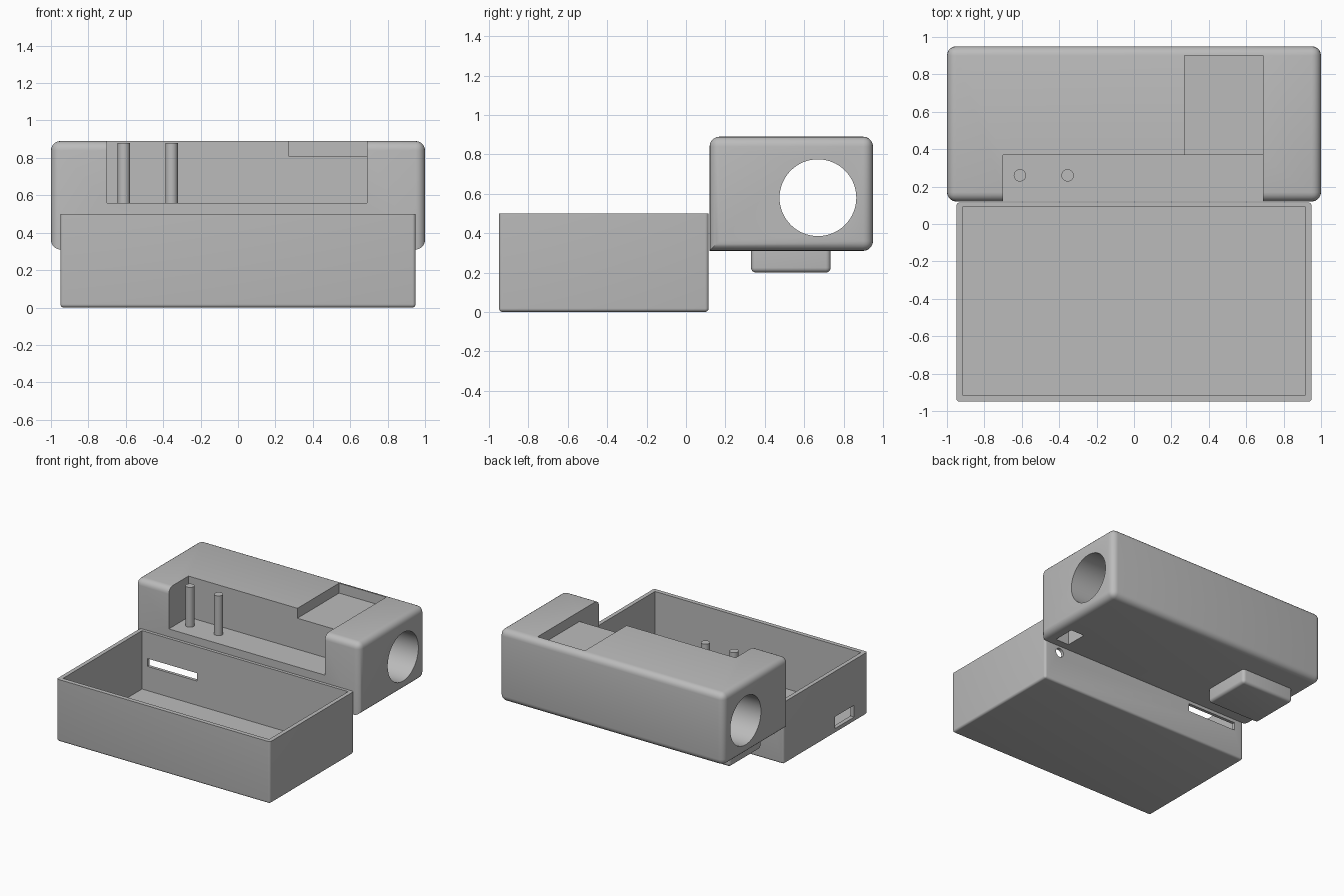
import bpy, bmesh, math
from mathutils import Matrix, Vector

old = bpy.data.objects.get("Cube")
if old:
    bpy.data.objects.remove(old)

grey = bpy.data.materials.new("plain grey")
grey.use_nodes = True
grey.diffuse_color = (0.5, 0.5, 0.5, 1)
grey.node_tree.nodes["Principled BSDF"].inputs["Base Color"].default_value = (0.5, 0.5, 0.5, 1)


def finish(name, bm):
    mesh = bpy.data.meshes.new(name)
    bm.to_mesh(mesh)
    bm.free()
    obj = bpy.data.objects.new(name, mesh)
    bpy.context.collection.objects.link(obj)
    mesh.materials.append(grey)
    return obj


def box(name, x, y, z, radius=0, keep=None):
    """Box from three ranges; edges where keep(direction, midpoint) is true are rounded."""
    bm = bmesh.new()
    bmesh.ops.create_cube(bm, size=1)
    for v in bm.verts:
        v.co = Vector(r[0] if c < 0 else r[1] for c, r in zip(v.co, (x, y, z)))
    if radius:
        edges = [e for e in bm.edges
                 if keep((e.verts[0].co + e.verts[1].co) / 2)]
        bmesh.ops.bevel(bm, geom=edges, offset=radius, segments=5,
                        profile=0.5, affect='EDGES')
    return finish(name, bm)


def cylinder(name, centre, radius, length, axis='Z', sides=48):
    bm = bmesh.new()
    turn = {'X': Matrix.Rotation(math.pi / 2, 4, 'Y'),
            'Y': Matrix.Rotation(math.pi / 2, 4, 'X'),
            'Z': Matrix.Identity(4)}[axis]
    bmesh.ops.create_cone(bm, cap_ends=True, segments=sides, radius1=radius,
                          radius2=radius, depth=length,
                          matrix=Matrix.Translation(centre) @ turn)
    return finish(name, bm)


def cut(obj, *cutters):
    for c in cutters:
        c.hide_render = True
        c.hide_viewport = True
        c.display_type = 'WIRE'
        mod = obj.modifiers.new(c.name, 'BOOLEAN')
        mod.operation = 'DIFFERENCE'
        mod.solver = 'EXACT'
        mod.object = c
    # bake the cuts, then drop the cutters
    deps = bpy.context.evaluated_depsgraph_get()
    baked = bpy.data.meshes.new_from_object(obj.evaluated_get(deps))
    obj.modifiers.clear()
    obj.data = baked
    for c in cutters:
        bpy.data.objects.remove(c)


def smooth(obj):
    bpy.ops.object.select_all(action='DESELECT')
    obj.select_set(True)
    bpy.context.view_layer.objects.active = obj
    bpy.ops.object.shade_smooth_by_angle(angle=math.radians(35))


# Rear housing, rounded everywhere but the lower front edge
housing = box("housing", (-1, 1), (0.12, 0.95), (0.31, 0.89), 0.05,
              lambda m: not (m.y < 0.2 and m.z < 0.32))
cut(housing,
    box("front_recess", (-0.7, 0.69), (0, 0.37), (0.56, 1)),
    box("top_recess", (0.27, 0.69), (0.36, 0.9), (0.81, 1)),
    cylinder("side_bore", (0, 0.67, 0.58), 0.195, 3, 'X', 64),
    box("cable_hole", (0.78, 0.9), (0.18, 0.355), (0.2, 0.5)))

# Foot block under the housing
foot = box("foot_block", (-0.905, -0.435), (0.33, 0.735), (0.2, 0.315), 0.025,
           lambda m: m.z < 0.3)

# Open tray in front, with slots through its walls
tray = box("tray", (-0.95, 0.95), (-0.95, 0.115), (0, 0.5), 0.018,
           lambda m: m.z < 0.4)
cut(tray,
    box("tray_hollow", (-0.917, 0.917), (-0.915, 0.09), (0.03, 1)),
    box("back_slot", (-0.87, -0.43), (0, 0.2), (0.225, 0.288)),
    box("side_slot", (-1.1, -0.9), (-0.78, -0.54), (0.04, 0.135)),
    cylinder("wire_hole", (0.81, 0.1, 0.26), 0.036, 0.2, 'Y'))

# Two pegs standing in the front recess
pegs = [cylinder(f"{side}_peg", (x, 0.26, 0.717), 0.033, 0.325)
        for side, x in (("right", -0.61), ("left", -0.355))]

for part in [housing, foot, tray] + pegs:
    smooth(part)
